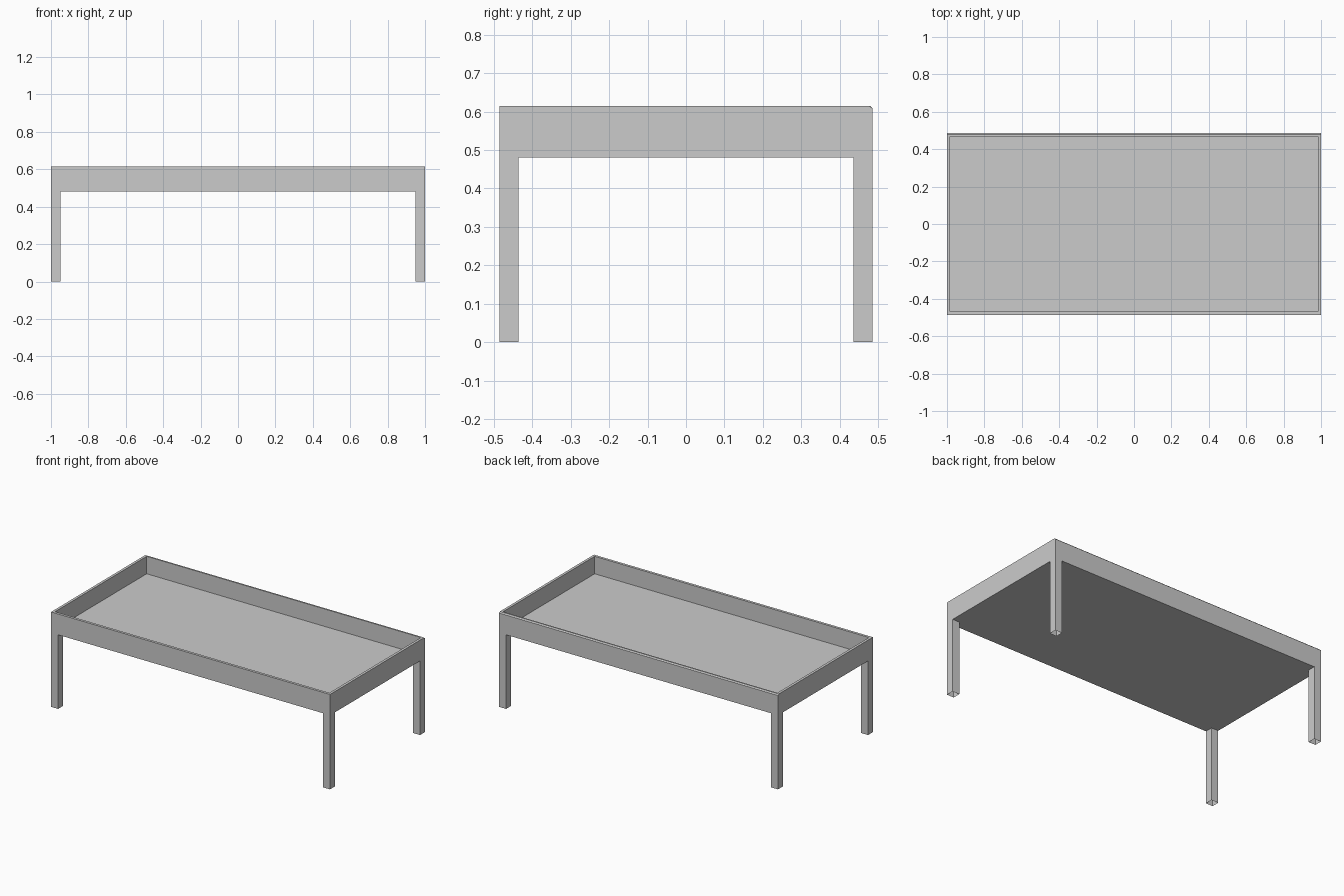
import bpy, bmesh
from mathutils import Matrix, Vector

if "Cube" in bpy.data.objects:
    bpy.data.objects.remove(bpy.data.objects["Cube"])

HX, HY = 1.0, 0.486          # half length and half depth
BOTTOM, TOP = 0.48, 0.615    # tray underside and rim
WALL, FLOOR = 0.024, 0.502   # rim thickness and tray floor height
LEG = 0.05


def add_box(bm, lo, hi):
    lo, hi = Vector(lo), Vector(hi)
    m = Matrix.Translation((lo + hi) / 2) @ Matrix.Diagonal((*(hi - lo), 1))
    bmesh.ops.create_cube(bm, size=1, matrix=m)
    bm.normal_update()


def finish(bm, name):
    mesh = bpy.data.meshes.new(name)
    bm.to_mesh(mesh)
    bm.free()
    obj = bpy.data.objects.new(name, mesh)
    bpy.context.collection.objects.link(obj)
    return obj


# Tray top: box with a recessed pocket and a small chamfer on the back rim
bm = bmesh.new()
add_box(bm, (-HX, -HY, BOTTOM), (HX, HY, TOP))
top = next(f for f in bm.faces if f.normal.z > 0.9)
bmesh.ops.inset_region(bm, faces=[top], thickness=WALL)
pocket = bmesh.ops.extrude_discrete_faces(bm, faces=[top])["faces"][0]
for v in pocket.verts:
    v.co.z = FLOOR
back_rim = [e for e in bm.edges
            if all(v.co.y > HY - 1e-4 and v.co.z > TOP - 1e-4 for v in e.verts)]
bmesh.ops.bevel(bm, geom=back_rim, offset=0.007, segments=1, affect='EDGES')
finish(bm, "table_tray")

# Legs: square tubes, open at the foot, flush with the tray corners
for side, sx in (("left", -1), ("right", 1)):
    for end, sy in (("front", -1), ("back", 1)):
        bm = bmesh.new()
        cx, cy = sx * (HX - LEG / 2), sy * (HY - LEG / 2)
        add_box(bm, (cx - LEG / 2, cy - LEG / 2, 0), (cx + LEG / 2, cy + LEG / 2, BOTTOM))
        caps = [f for f in bm.faces if abs(f.normal.z) > 0.9]
        bmesh.ops.delete(bm, geom=caps, context='FACES_ONLY')
        finish(bm, f"{end}_{side}_leg")
